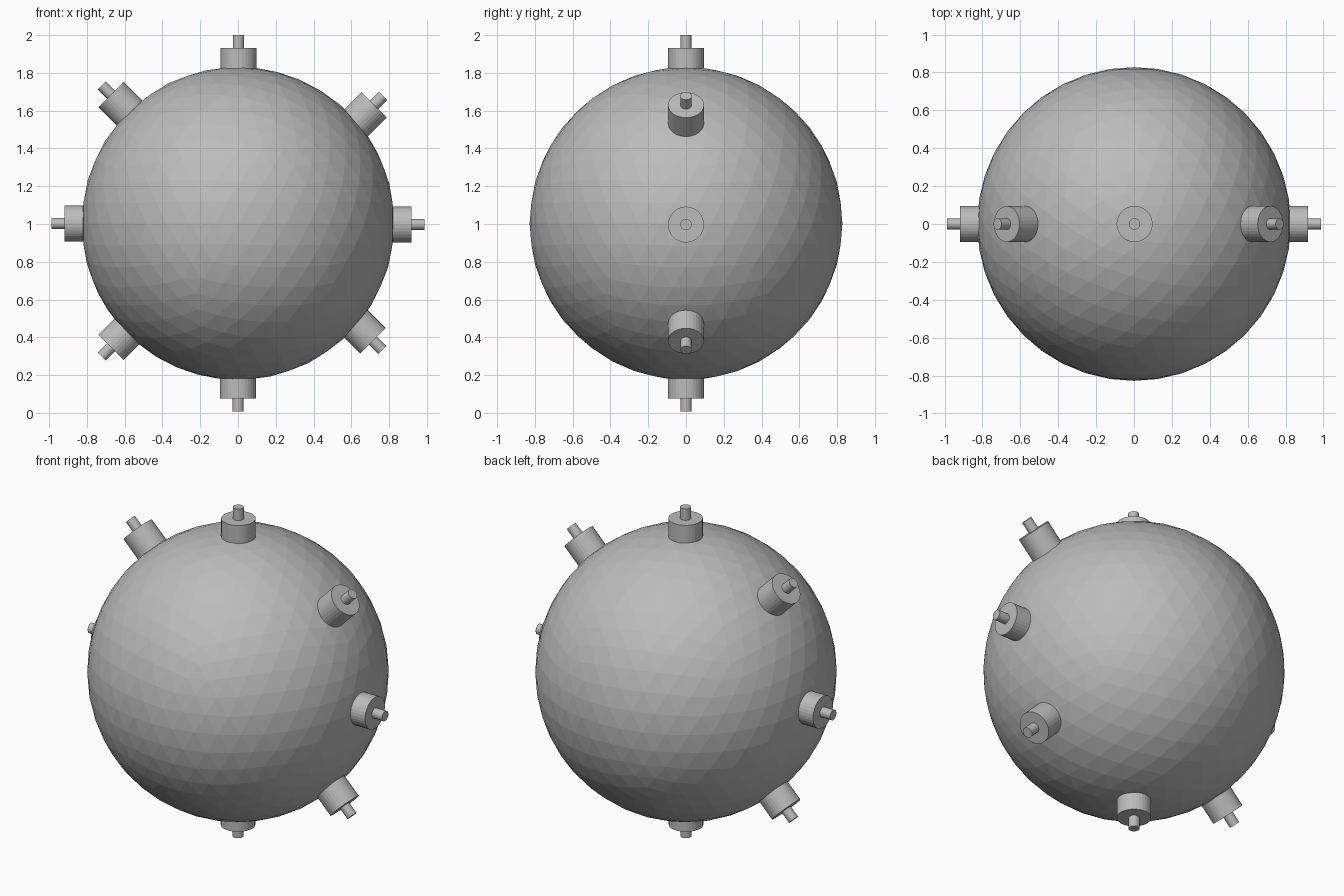
import bpy
import math
from mathutils import Vector

cube = bpy.data.objects.get("Cube")
if cube:
    bpy.data.objects.remove(cube, do_unlink=True)

# Single metal colour
metal = bpy.data.materials.new("grey_metal")
metal.use_nodes = True
GREY = (0.5, 0.5, 0.5, 1.0)
metal.diffuse_color = GREY
metal.node_tree.nodes["Principled BSDF"].inputs["Base Color"].default_value = GREY


def finish(name):
    obj = bpy.context.object
    obj.name = name
    obj.data.materials.append(metal)
    return obj


def rod(name, start, end, radius):
    """Flat-faced cylinder running between two points."""
    axis = end - start
    bpy.ops.mesh.primitive_cylinder_add(
        vertices=32, radius=radius, depth=axis.length, location=(start + end) / 2,
        rotation=axis.to_track_quat('Z', 'Y').to_euler())
    return finish(name)


# Faceted round hull
bpy.ops.mesh.primitive_ico_sphere_add(subdivisions=4, radius=0.828, location=(0, 0, 1.003))
finish("hull")

# Horns around the hull: name, outer face centre (x, z), outward angle in the xz plane
horns = [
    ("top", 0.003, 1.932, 90),
    ("upper_left", 0.72, 1.63, 45),
    ("left", 0.918, 0.997, 0),
    ("lower_left", 0.715, 0.381, -45),
    ("bottom", 0.0, 0.076, -90),
    ("lower_right", -0.672, 0.347, -135),
    ("right", -0.918, 1.003, 180),
    ("upper_right", -0.672, 1.685, 135),
]
for name, x, z, angle in horns:
    a = math.radians(angle)
    out = Vector((math.cos(a), 0, math.sin(a)))
    face = Vector((x, 0, z))
    rod(name + "_horn", face - out * 0.15, face, 0.095)
    rod(name + "_pin", face - out * 0.02, face + out * 0.069, 0.03)
